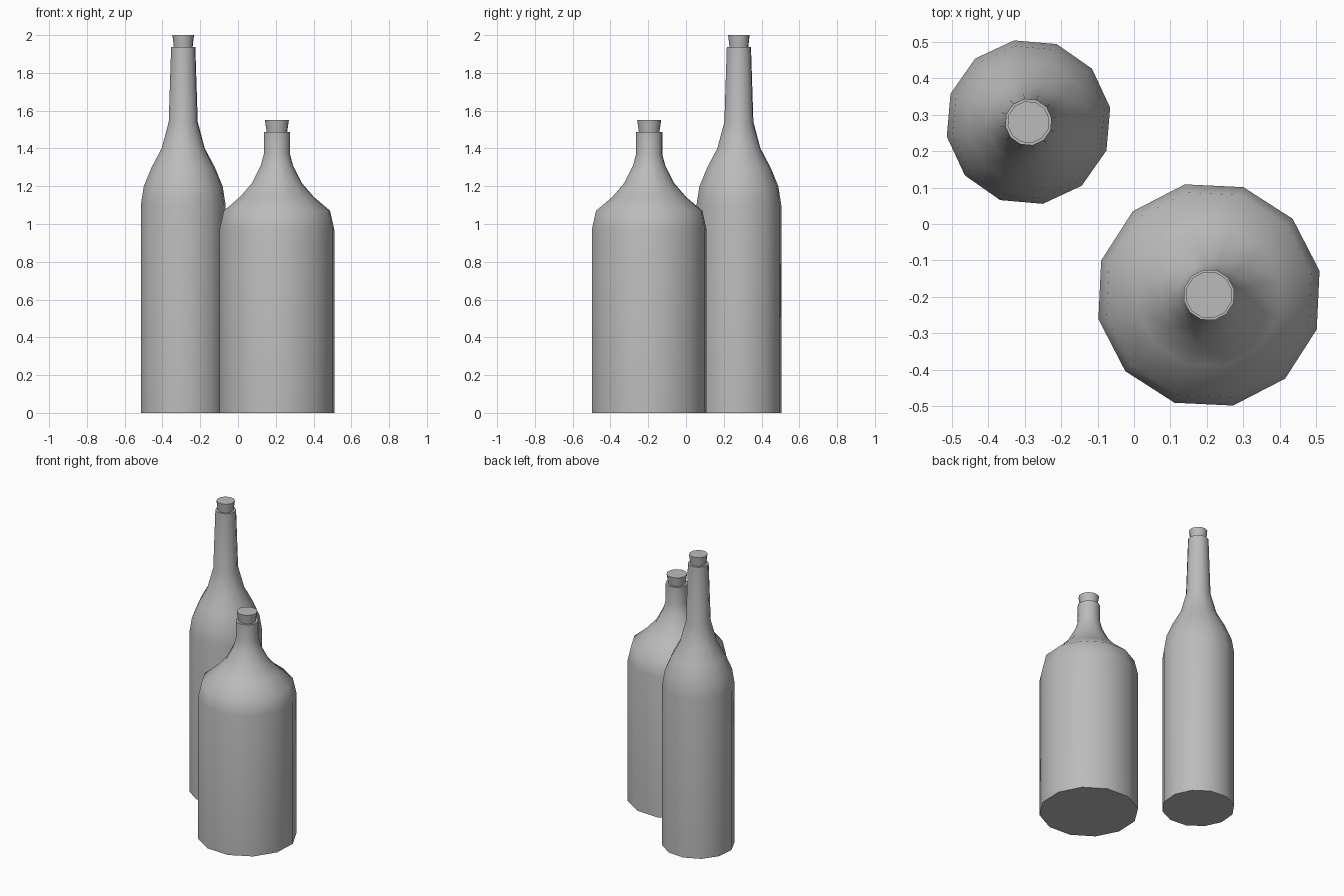
import bpy, bmesh
from math import cos, sin, tau, radians

if "Cube" in bpy.data.objects:
    bpy.data.objects.remove(bpy.data.objects["Cube"])

SIDES = 12


def make_material(name, rgb):
    mat = bpy.data.materials.new(name)
    mat.use_nodes = True
    mat.diffuse_color = (*rgb, 1)
    mat.node_tree.nodes["Principled BSDF"].inputs["Base Color"].default_value = (*rgb, 1)
    return mat


grey = make_material("plain grey", (0.5, 0.5, 0.5))


def lathe(name, profile, centre, turn):
    """Revolve (radius, height) points into a closed twelve-sided solid."""
    bm = bmesh.new()
    rings = [[bm.verts.new((r * cos(turn + tau * i / SIDES), r * sin(turn + tau * i / SIDES), z))
              for i in range(SIDES)] for r, z in profile]
    for low, high in zip(rings, rings[1:]):
        for i in range(SIDES):
            j = (i + 1) % SIDES
            bm.faces.new((low[i], low[j], high[j], high[i]))
    bm.faces.new(rings[0][::-1])
    bm.faces.new(rings[-1])
    mesh = bpy.data.meshes.new(name)
    bm.to_mesh(mesh)
    bm.free()
    mesh.materials.append(grey)
    obj = bpy.data.objects.new(name, mesh)
    obj.location = (*centre, 0)
    bpy.context.collection.objects.link(obj)
    bpy.ops.object.select_all(action="DESELECT")
    obj.select_set(True)
    bpy.context.view_layer.objects.active = obj
    bpy.ops.object.shade_smooth_by_angle(angle=radians(50))


# Tall slim bottle and its tapered stopper
tall_centre, tall_turn = (-0.29, 0.28), radians(10)
lathe("tall_bottle", [(0.228, 0), (0.228, 1.10), (0.212, 1.2), (0.17, 1.3), (0.116, 1.4),
                      (0.078, 1.54), (0.065, 1.937)], tall_centre, tall_turn)
lathe("tall_bottle_stopper", [(0.046, 1.9), (0.058, 2.0)], tall_centre, tall_turn)

# Wide bottle and its tapered stopper
wide_centre, wide_turn = (0.206, -0.195), radians(12.3)
lathe("wide_bottle", [(0.311, 0), (0.311, 0.97), (0.288, 1.07), (0.2, 1.143), (0.135, 1.217),
                      (0.087, 1.31), (0.071, 1.37), (0.071, 1.487)], wide_centre, wide_turn)
lathe("wide_bottle_stopper", [(0.05, 1.45), (0.065, 1.55)], wide_centre, wide_turn)
